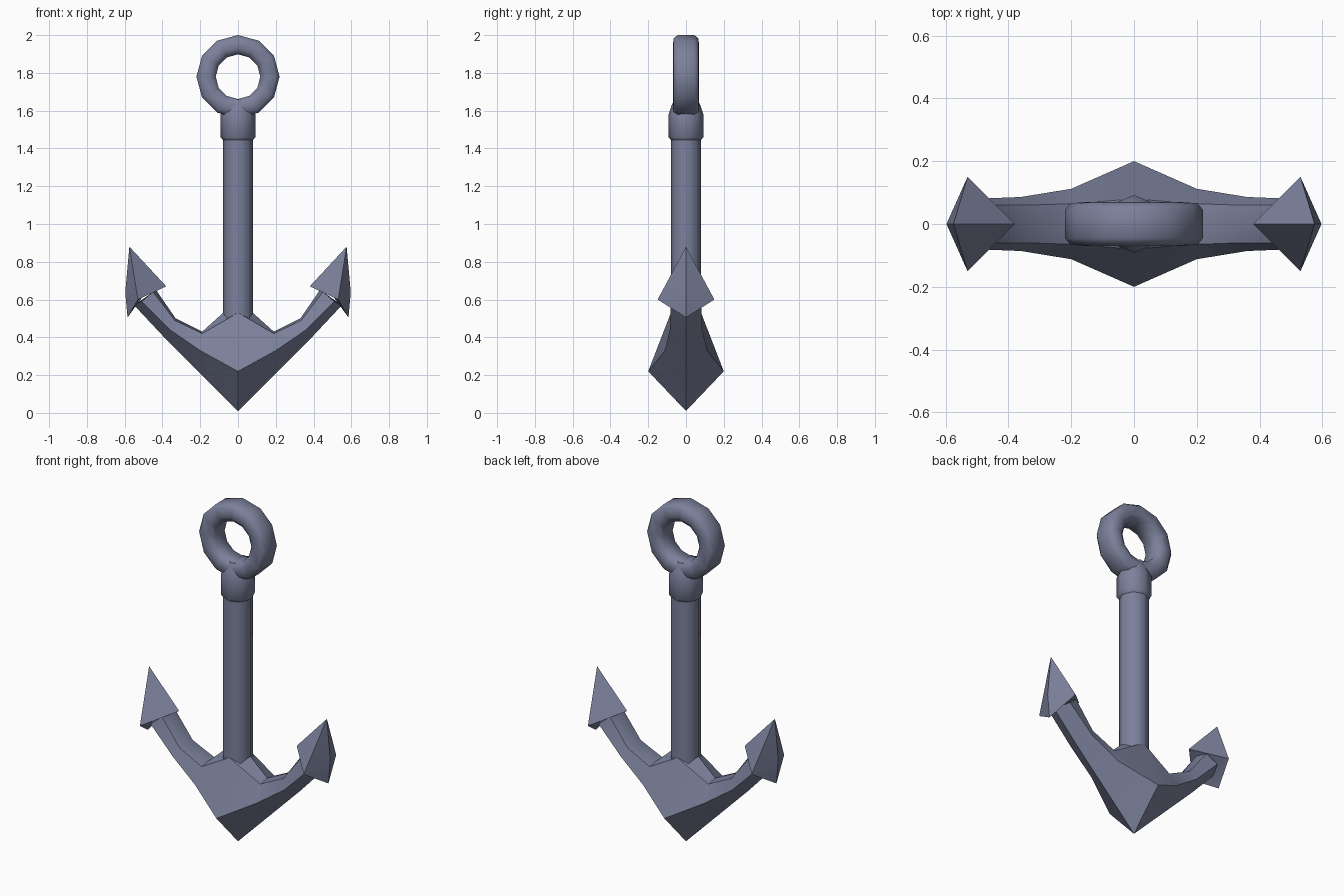
import bpy, bmesh
from math import sin, cos, pi, radians

cube = bpy.data.objects.get("Cube")
if cube:
    bpy.data.objects.remove(cube, do_unlink=True)

iron = bpy.data.materials.new("blue grey iron")
iron.use_nodes = True
COLOR = (0.20, 0.22, 0.33, 1)
iron.diffuse_color = COLOR
iron.node_tree.nodes["Principled BSDF"].inputs["Base Color"].default_value = COLOR


def finish(bm, name, angle, mirrored=False):
    """Turn a bmesh into a shaded object, optionally mirrored in x and y."""
    if mirrored:
        for axis in "YX":
            geom = bm.verts[:] + bm.edges[:] + bm.faces[:]
            bmesh.ops.mirror(bm, geom=geom, axis=axis, merge_dist=0.0001)
        bmesh.ops.remove_doubles(bm, verts=bm.verts[:], dist=0.0001)
    bmesh.ops.recalc_face_normals(bm, faces=bm.faces[:])
    mesh = bpy.data.meshes.new(name)
    bm.to_mesh(mesh)
    bm.free()
    mesh.materials.append(iron)
    obj = bpy.data.objects.new(name, mesh)
    bpy.context.collection.objects.link(obj)
    bpy.ops.object.select_all(action="DESELECT")
    obj.select_set(True)
    bpy.context.view_layer.objects.active = obj
    bpy.ops.object.shade_smooth_by_angle(angle=radians(angle))


def bridge(bm, a, b, closed=True):
    n = len(a)
    for i in range(n if closed else n - 1):
        j = (i + 1) % n
        bm.faces.new((a[i], a[j], b[j], b[i]))


def turned(name, profile, sides, angle):
    """Capped column from (radius, z) pairs."""
    bm = bmesh.new()
    rings = [[bm.verts.new((r * cos(2 * pi * k / sides), r * sin(2 * pi * k / sides), z))
              for k in range(sides)] for r, z in profile]
    for a, b in zip(rings, rings[1:]):
        bridge(bm, a, b)
    bm.faces.new(rings[0])
    bm.faces.new(rings[-1])
    finish(bm, name, angle)


# Shank and the collar under the ring
turned("shank", [(0.08, 0.4), (0.08, 1.47)], 8, 50)
turned("collar", [(0.08, 1.445), (0.092, 1.46), (0.092, 1.58), (0.075, 1.63), (0.06, 1.66)], 8, 50)

# Ring: rounded section swept around the y axis
section = [(0.22, -0.045), (0.22, 0.045), (0.202, 0.066), (0.15, 0.07),
           (0.118, 0.045), (0.118, -0.045), (0.15, -0.07), (0.202, -0.066)]
SEGMENTS = 12
bm = bmesh.new()
loops = []
for k in range(SEGMENTS):
    t = 2 * pi * k / SEGMENTS
    loops.append([bm.verts.new((r * sin(t), y, 1.78 + r * cos(t))) for r, y in section])
for k in range(SEGMENTS):
    bridge(bm, loops[k], loops[(k + 1) % SEGMENTS])
finish(bm, "ring", 55)

# Crown and arms: quarter loft of keel, side, shoulder and top points
stations = [
    [(0, 0, 0.01), (0, 0.20, 0.22), (0, 0.08, 0.53), (0, 0, 0.60)],
    [(0.25, 0, 0.26), (0.20, 0.112, 0.33), (0.19, 0.065, 0.42), (0.19, 0, 0.43)],
    [(0.40, 0, 0.41), (0.36, 0.086, 0.44), (0.335, 0.06, 0.49), (0.33, 0, 0.50)],
    [(0.55, 0, 0.57), (0.51, 0.08, 0.59), (0.45, 0.06, 0.64), (0.43, 0, 0.645)],
]
bm = bmesh.new()
rows = [[bm.verts.new(p) for p in s] for s in stations]
for a, b in zip(rows, rows[1:]):
    bridge(bm, a, b, closed=False)
bm.faces.new(rows[-1])
finish(bm, "crown_and_arms", 38, mirrored=True)

# Flukes: barbed points at the arm ends
points = {
    "tip": (0.575, 0, 0.88), "inner": (0.38, 0, 0.67), "side": (0.53, 0.15, 0.60),
    "back": (0.597, 0, 0.64), "heel": (0.585, 0, 0.505), "base": (0.505, 0, 0.615),
}
bm = bmesh.new()
v = {name: bm.verts.new(p) for name, p in points.items()}
for corners in ("tip inner side", "tip side back", "back side heel",
                "inner base side", "base heel side"):
    bm.faces.new([v[c] for c in corners.split()])
finish(bm, "flukes", 35, mirrored=True)
